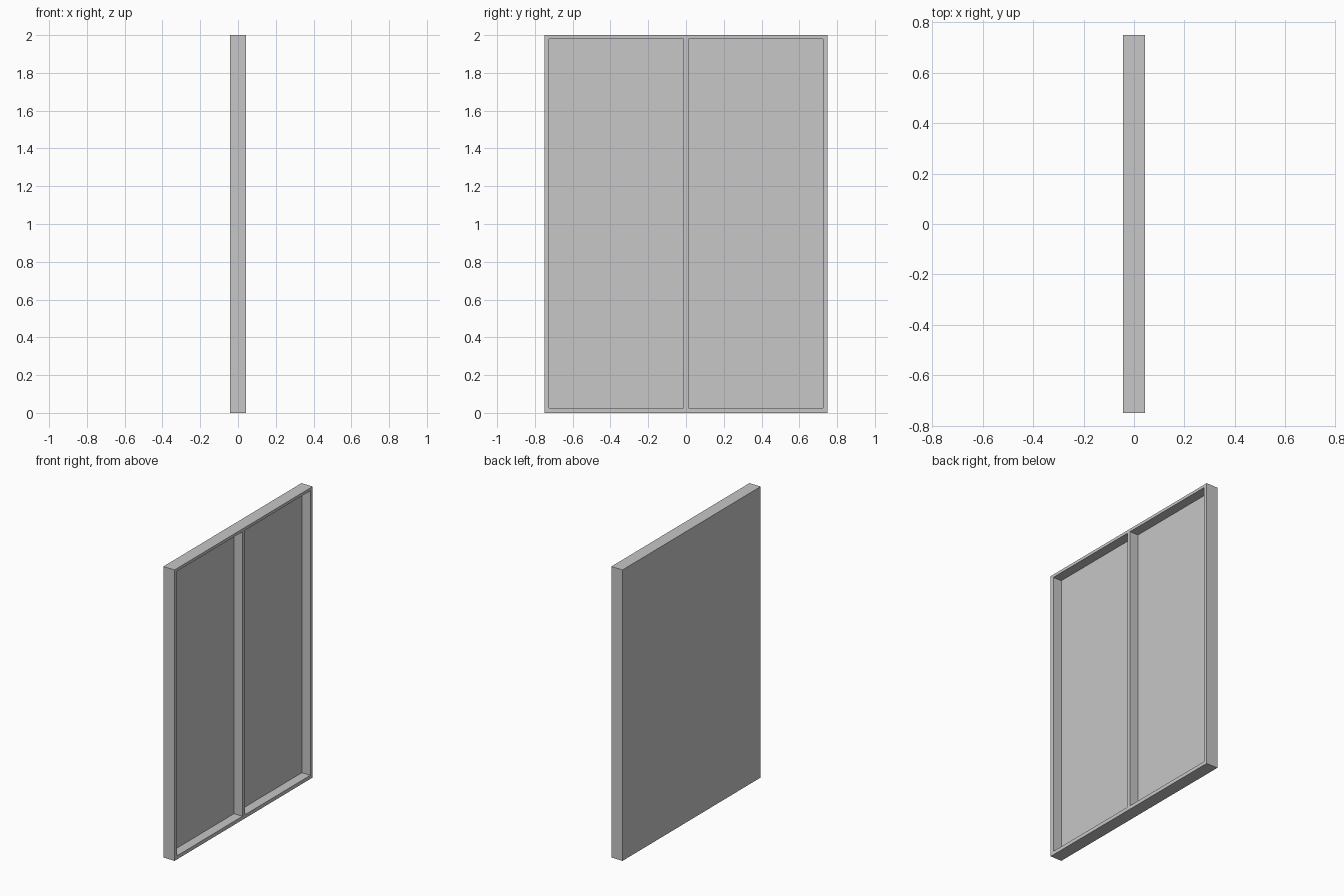
import bpy
import bmesh
from mathutils import Vector

cube = bpy.data.objects.get("Cube")
if cube:
    bpy.data.objects.remove(cube, do_unlink=True)

# Overall size, frame widths and recess depth
DEPTH, WIDTH, HEIGHT = 0.086, 1.5, 2.0
SIDE, BOTTOM, TOP = 0.025, 0.025, 0.02
HALF_DIVIDER = 0.0125
RECESS = 0.065

# Plain grey finish
grey = bpy.data.materials.new("light_grey")
grey.use_nodes = True
colour = (0.57, 0.57, 0.57, 1)
grey.diffuse_color = colour
grey.node_tree.nodes["Principled BSDF"].inputs["Base Color"].default_value = colour

# Solid slab
bm = bmesh.new()
bmesh.ops.create_cube(bm, size=1)
bmesh.ops.scale(bm, vec=(DEPTH, WIDTH, HEIGHT), verts=bm.verts)
bmesh.ops.translate(bm, vec=(0, 0, HEIGHT / 2), verts=bm.verts)


def cut(axis, position):
    """Cut an edge loop around the slab at a position on one axis."""
    point, normal = Vector(), Vector()
    point[axis], normal[axis] = position, 1
    bmesh.ops.bisect_plane(bm, geom=bm.verts[:] + bm.edges[:] + bm.faces[:],
                           plane_co=point, plane_no=normal)


# Outline the side posts, centre divider and top and bottom rails
for side in (-1, 1):
    cut(1, side * (WIDTH / 2 - SIDE))
    cut(1, side * HALF_DIVIDER)
cut(2, BOTTOM)
cut(2, HEIGHT - TOP)

# Push the two bays back, leaving a solid rear panel
bays = []
for face in bm.faces:
    centre = face.calc_center_median()
    if (face.normal.x > 0.9 and BOTTOM < centre.z < HEIGHT - TOP
            and HALF_DIVIDER < abs(centre.y) < WIDTH / 2 - SIDE):
        bays.append(face)
pushed = bmesh.ops.extrude_discrete_faces(bm, faces=bays)["faces"]
bay_verts = list({v for face in pushed for v in face.verts})
bmesh.ops.translate(bm, vec=(-RECESS, 0, 0), verts=bay_verts)
bmesh.ops.recalc_face_normals(bm, faces=bm.faces)

mesh = bpy.data.meshes.new("two_bay_panel")
bm.to_mesh(mesh)
bm.free()
mesh.materials.append(grey)
panel = bpy.data.objects.new("two_bay_panel", mesh)
bpy.context.collection.objects.link(panel)
